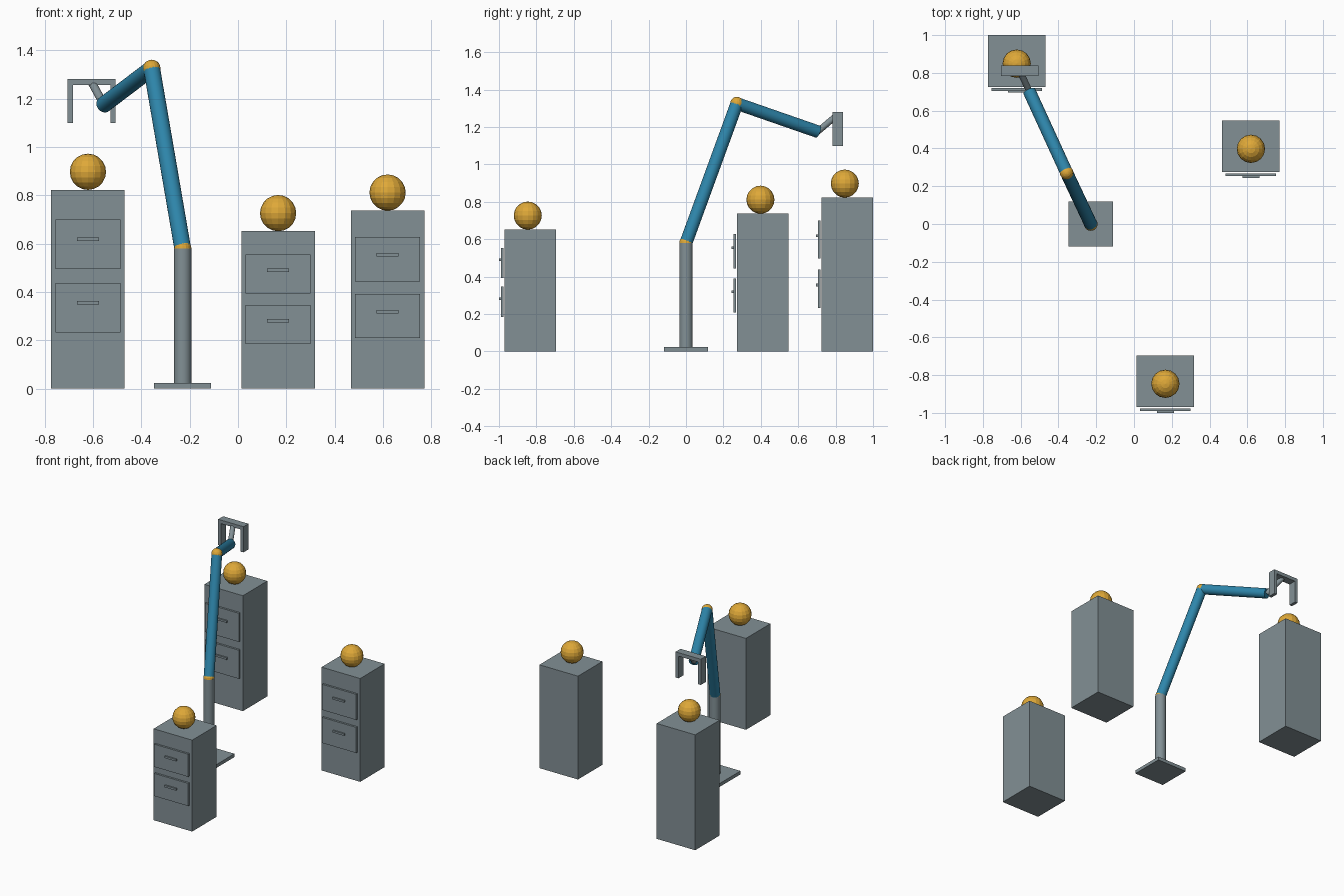
import bpy
from mathutils import Vector

if "Cube" in bpy.data.objects:
    bpy.data.objects.remove(bpy.data.objects["Cube"])


def srgb(r, g, b):
    lin = [(c / 255 / 12.92) if c < 11 else ((c / 255 + 0.055) / 1.055) ** 2.4 for c in (r, g, b)]
    return (*lin, 1.0)


def material(name, rgb):
    m = bpy.data.materials.new(name)
    m.diffuse_color = srgb(*rgb)
    m.use_nodes = True
    m.node_tree.nodes["Principled BSDF"].inputs["Base Color"].default_value = m.diffuse_color
    return m


GREY = material("steel_grey", (130, 144, 149))
BLUE = material("arm_blue", (46, 134, 171))
GOLD = material("gold", (222, 168, 56))


def finish(name, mat):
    ob = bpy.context.object
    ob.name = name
    ob.data.materials.append(mat)
    return ob


def box(name, lo, hi, mat=GREY):
    """Box between two opposite corners."""
    lo, hi = Vector(lo), Vector(hi)
    bpy.ops.mesh.primitive_cube_add(size=1, location=(lo + hi) / 2)
    bpy.context.object.scale = hi - lo
    return finish(name, mat)


def ball(name, centre, r):
    bpy.ops.mesh.primitive_uv_sphere_add(segments=16, ring_count=10, radius=r, location=centre)
    return finish(name, GOLD)


def rod(name, a, b, r, mat):
    """Cylinder from point a to point b."""
    a, b = Vector(a), Vector(b)
    d = b - a
    bpy.ops.mesh.primitive_cylinder_add(vertices=24, radius=r, depth=d.length, location=(a + b) / 2)
    ob = finish(name, mat)
    ob.rotation_euler = d.to_track_quat('Z', 'Y').to_euler()
    bpy.ops.object.shade_smooth_by_angle()
    return ob


# Drawer cabinets, each with a ball on top: label, centre x, front y, height
for label, x, f, h in (("left", -0.621, 0.725, 0.822),
                       ("middle", 0.166, -0.97, 0.651),
                       ("right", 0.619, 0.274, 0.736)):
    box(label + "_cabinet", (x - 0.152, f, 0), (x + 0.152, f + 0.275, h))
    for level, zc in (("upper", 0.727 * h), ("lower", 0.407 * h)):
        half = 0.124 * h
        box(f"{label}_{level}_drawer", (x - 0.134, f - 0.02, zc - half), (x + 0.134, f - 0.006, zc + half))
        zh = zc + 0.025 * h
        box(f"{label}_{level}_handle", (x - 0.045, f - 0.03, zh - 0.007), (x + 0.045, f - 0.02, zh + 0.007))
    ball(label + "_ball", (x, f + 0.124, h + 0.075), 0.075)

# Robot arm: base, post, joints and links
shoulder = Vector((-0.229, 0, 0.58))
elbow = Vector((-0.357, 0.272, 1.325))
wrist = Vector((-0.555, 0.704, 1.175))
hand = Vector((-0.604, 0.81, 1.265))
box("base_plate", (-0.347, -0.118, 0), (-0.111, 0.118, 0.024))
rod("post", (-0.229, 0, 0.02), shoulder, 0.036, GREY)
ball("shoulder_joint", shoulder, 0.036)
rod("upper_arm", shoulder, elbow, 0.0345, BLUE)
ball("elbow_joint", elbow, 0.036)
rod("forearm", elbow, wrist, 0.034, BLUE)
rod("wrist_link", wrist, hand, 0.017, GREY)

# Gripper: cross bar with two hanging fingers
box("gripper_bar", (-0.705, 0.784, 1.256), (-0.506, 0.84, 1.281))
for side, x in (("left", -0.705), ("right", -0.528)):
    box(side + "_finger", (x, 0.784, 1.098), (x + 0.022, 0.84, 1.256))
